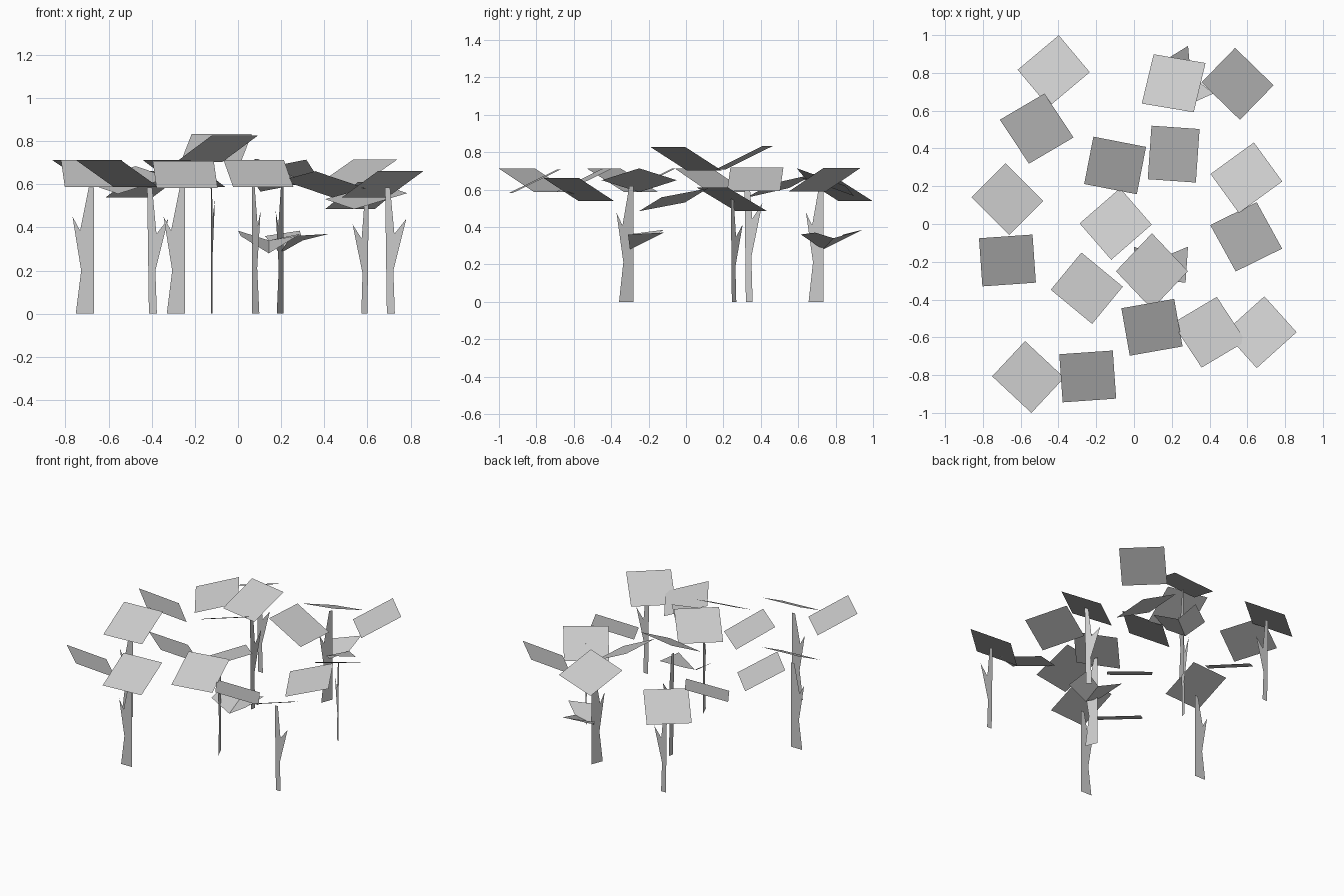
import bpy
from math import radians
from mathutils import Matrix, Vector


def add_mesh(name, verts, faces):
    mesh = bpy.data.meshes.new(name)
    mesh.from_pydata([tuple(v) for v in verts], [], faces)
    mesh.update()
    obj = bpy.data.objects.new(name, mesh)
    bpy.context.collection.objects.link(obj)
    return obj


# Leaf panel: flat square turned by spin in its plane, tilted, uphill side facing az
def leaf(x, y, z, az, tilt=26, spin=0, side=0.284):
    h = side / 2
    m = (Matrix.Translation((x, y, z)) @ Matrix.Rotation(radians(az), 4, 'Z')
         @ Matrix.Rotation(radians(-tilt), 4, 'Y') @ Matrix.Rotation(radians(spin), 4, 'Z'))
    corners = [m @ Vector((a * h, b * h, 0)) for a, b in ((-1, -1), (1, -1), (1, 1), (-1, 1))]
    add_mesh("leaf_panel", corners, [(0, 1, 2, 3)])


# Trunk: flat cut-out with one side branch, standing along direction (dx, dy)
def trunk(profile, x, y, dx, dy, height=1.0):
    d = Vector((dx, dy)).normalized()
    verts = [(x + u * d.x, y + u * d.y, z * height) for u, z in profile]
    # lower stem, upper stem, branch
    add_mesh("trunk", verts, [(0, 1, 2, 6), (6, 2, 3, 4), (6, 4, 5)]
             if profile is WIDE else [(0, 1, 2, 6), (6, 2, 4, 5), (2, 3, 4)])


WIDE = [(-0.085, 0), (0, 0), (0, 0.585), (-0.025, 0.585), (-0.065, 0.385), (-0.10, 0.45), (-0.06, 0.20)]
SLIM = [(0, 0), (0.037, 0), (0.03, 0.20), (0.09, 0.44), (0.035, 0.37), (0.015, 0.585), (-0.008, 0.585)]

# Canopy leaves: x, y, z, uphill direction, then tilt and spin where they differ
for row in [
    (-0.425, 0.81, 0.60, -50), (-0.515, 0.505, 0.62, 67, 19, -35),
    (-0.67, 0.132, 0.65, -135), (-0.67, -0.193, 0.65, 94),
    (-0.56, -0.81, 0.65, -133), (-0.245, -0.807, 0.645, 94),
    (-0.25, -0.34, 0.65, -129.5), (0.095, -0.25, 0.65, 0, 18.5, 45),
    (0.095, -0.547, 0.65, 100), (0.398, -0.573, 0.60, -120, 18.5, -28),
    (0.67, -0.573, 0.60, -48), (0.594, -0.068, 0.545, 59.5, 18, -32),
    (0.595, 0.245, 0.548, -54), (0.21, 0.37, 0.655, 176),
    (-0.10, 0.31, 0.77, 79), (-0.097, 0, 0.765, -49),
    (0.21, 0.745, 0.64, -71.5, 22.5, -30), (0.548, 0.742, 0.653, 45.8),
]:
    leaf(*row)

# Trunks
trunk(WIDE, -0.667, -0.20, 1, 0)
trunk(WIDE, -0.245, -0.81, 1, 0)
trunk(WIDE, 0.065, -0.28, -0.4, 0.92, 1.06)
trunk(WIDE, 0.21, 0.735, 0.35, 0.92, 1.06)
trunk(SLIM, -0.413, 0.81, 1, 0)
trunk(SLIM, 0.69, -0.57, 1, 0)
trunk(SLIM, -0.125, 0.32, 0.2, 0.98, 1.2)
trunk(SLIM, 0.60, 0.245, -0.65, 0.55, 0.94)


# Low folded leaves around two of the trunks: half width across, depth inward
def folded_leaf(x, y, angle):
    m = Matrix.Translation((x, y, 0)) @ Matrix.Rotation(radians(angle), 4, 'Z')
    pts = [(-0.143, 0.10, 0.385), (0, 0.04, 0.34), (0.143, 0.10, 0.37),
           (0.13, -0.09, 0.36), (0, -0.08, 0.28), (-0.13, -0.09, 0.36)]
    add_mesh("folded_leaf", [m @ Vector(p) for p in pts], [(0, 1, 4, 5), (1, 2, 3, 4)])


folded_leaf(0.143, -0.22, 0)
folded_leaf(0.265, 0.77, -62)
